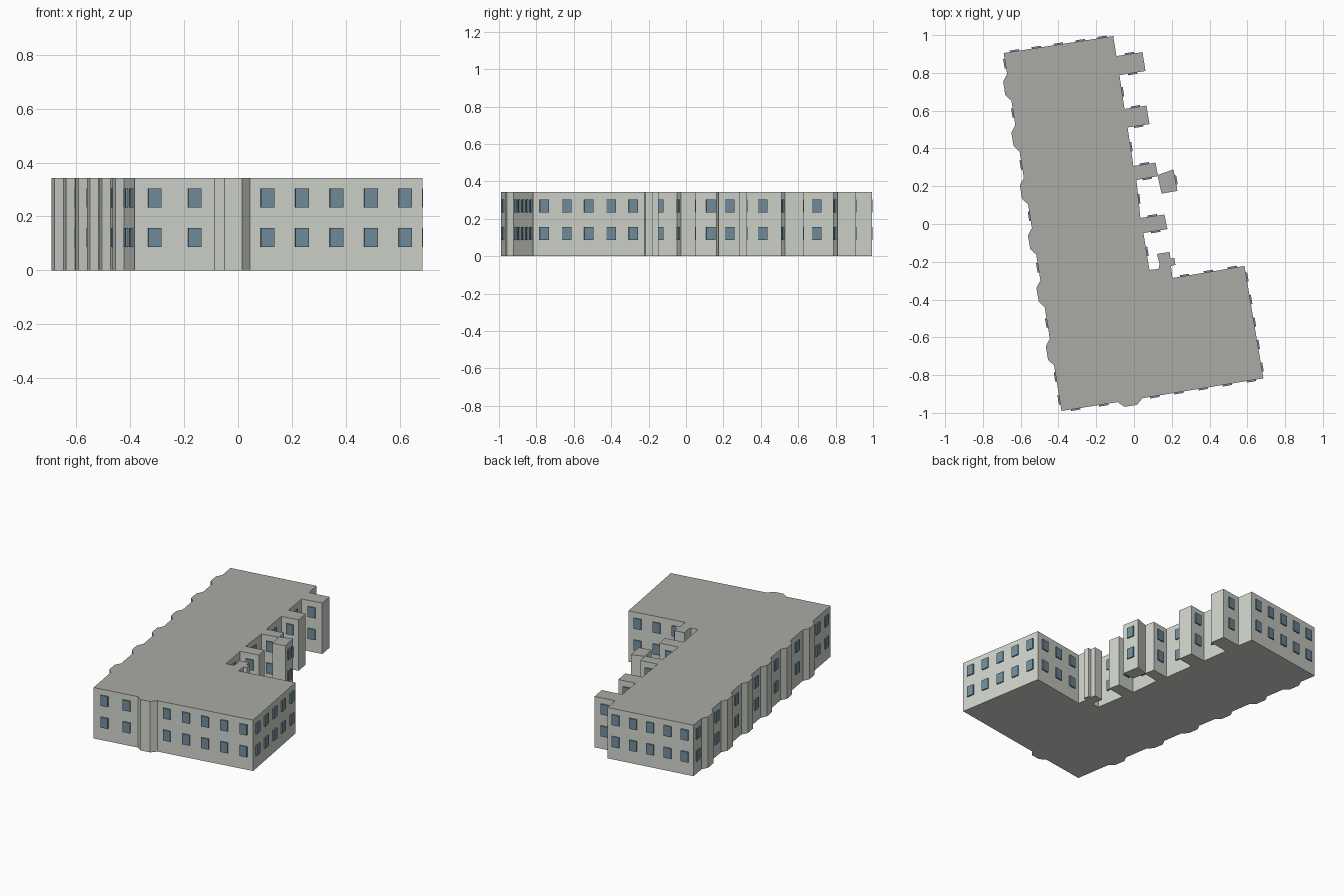
import bpy, bmesh
from mathutils import Vector, Matrix

if "Cube" in bpy.data.objects:
    bpy.data.objects.remove(bpy.data.objects["Cube"])

HEIGHT = 0.343
WIN_W, WIN_H, WIN_OUT = 0.05, 0.07, 0.008
ROWS = (0.122, 0.269)


def material(name, rgb):
    m = bpy.data.materials.new(name)
    m.diffuse_color = (*rgb, 1)
    m.use_nodes = True
    m.node_tree.nodes["Principled BSDF"].inputs["Base Color"].default_value = m.diffuse_color
    return m


WALL = material("pale_wall", (0.64, 0.67, 0.61))
ROOF = material("grey_roof", (0.40, 0.41, 0.38))
GLASS = material("dark_glass", (0.17, 0.27, 0.34))


def finish(bm, name, mats):
    mesh = bpy.data.meshes.new(name)
    bm.to_mesh(mesh)
    bm.free()
    for m in mats:
        mesh.materials.append(m)
    ob = bpy.data.objects.new(name, mesh)
    bpy.context.collection.objects.link(ob)


def block(name, outline):
    """Extrude a counter-clockwise floor plan, with a separate roof colour."""
    bm = bmesh.new()
    floor = bm.faces.new([bm.verts.new((x, y, 0)) for x, y in outline])
    ext = bmesh.ops.extrude_face_region(bm, geom=[floor], use_keep_orig=True)
    bmesh.ops.translate(bm, vec=(0, 0, HEIGHT),
                        verts=[g for g in ext["geom"] if isinstance(g, bmesh.types.BMVert)])
    bmesh.ops.recalc_face_normals(bm, faces=bm.faces)
    for f in bm.faces:
        f.material_index = 1 if f.normal.z > 0.5 else 0
    finish(bm, name, [WALL, ROOF])


def windows(name, outline):
    """Two rows of evenly spaced windows on every wall long enough for them."""
    bm = bmesh.new()
    for a, b in zip(outline, outline[1:] + outline[:1]):
        a, b = Vector((*a, 0)), Vector((*b, 0))
        along = (b - a).normalized()
        out = Vector((along.y, -along.x, 0))
        count = int((b - a).length / 0.11)
        for i in range(count):
            for z in ROWS:
                c = a.lerp(b, (i + 0.5) / count) + Vector((0, 0, z))
                basis = Matrix((along, out, (0, 0, 1))).transposed().to_4x4()
                size = Matrix.Diagonal((WIN_W, 2 * WIN_OUT, WIN_H, 1))
                bmesh.ops.create_cube(bm, size=1, matrix=Matrix.Translation(c) @ basis @ size)
    bmesh.ops.recalc_face_normals(bm, faces=bm.faces)
    finish(bm, name, [GLASS])


# South and east walls, with the shallow south bay
plan = [(-0.384, -0.99), (-0.087, -0.943), (-0.05, -0.968), (0.015, -0.958), (0.045, -0.922),
        (0.685, -0.817), (0.585, -0.222), (0.204, -0.286)]
# Stepped stair projection in the inner corner
plan += [(0.196, -0.222), (0.219, -0.217), (0.214, -0.18), (0.193, -0.183), (0.188, -0.148),
         (0.122, -0.159), (0.135, -0.212), (0.13, -0.238), (0.082, -0.243)]
# Four small wings: south root, south tip, north tip, north root
for wing in (((0.05, -0.048), (0.177, -0.027), (0.161, 0.05), (0.034, 0.032)),
             ((0.013, 0.233), (0.127, 0.254), (0.114, 0.325), (-0.003, 0.307)),
             ((-0.034, 0.511), (0.082, 0.529), (0.066, 0.627), (-0.05, 0.609)),
             ((-0.077, 0.788), (0.061, 0.81), (0.045, 0.91), (-0.093, 0.889))):
    plan += wing
plan += [(-0.11, 0.995)]
# West wall with six bays
nw, sw = Vector((-0.69, 0.905)), Vector((-0.384, -0.99))
plan.append(tuple(nw))
down = (sw - nw).normalized()
outward = Vector((down.y, -down.x))
for s in (0.113, 0.386, 0.669, 0.938, 1.220, 1.532):
    for step, push in ((0, 0), (0.036, 0.027), (0.108, 0.027), (0.143, 0)):
        plan.append(tuple(nw + down * (s + step) + outward * push))

block("main_building", plan)
windows("main_windows", plan)

# Small detached block touching the second wing
hut = [(0.146, 0.161), (0.23, 0.175), (0.209, 0.289), (0.124, 0.259)]
block("small_block", hut)
windows("small_block_window", hut)
